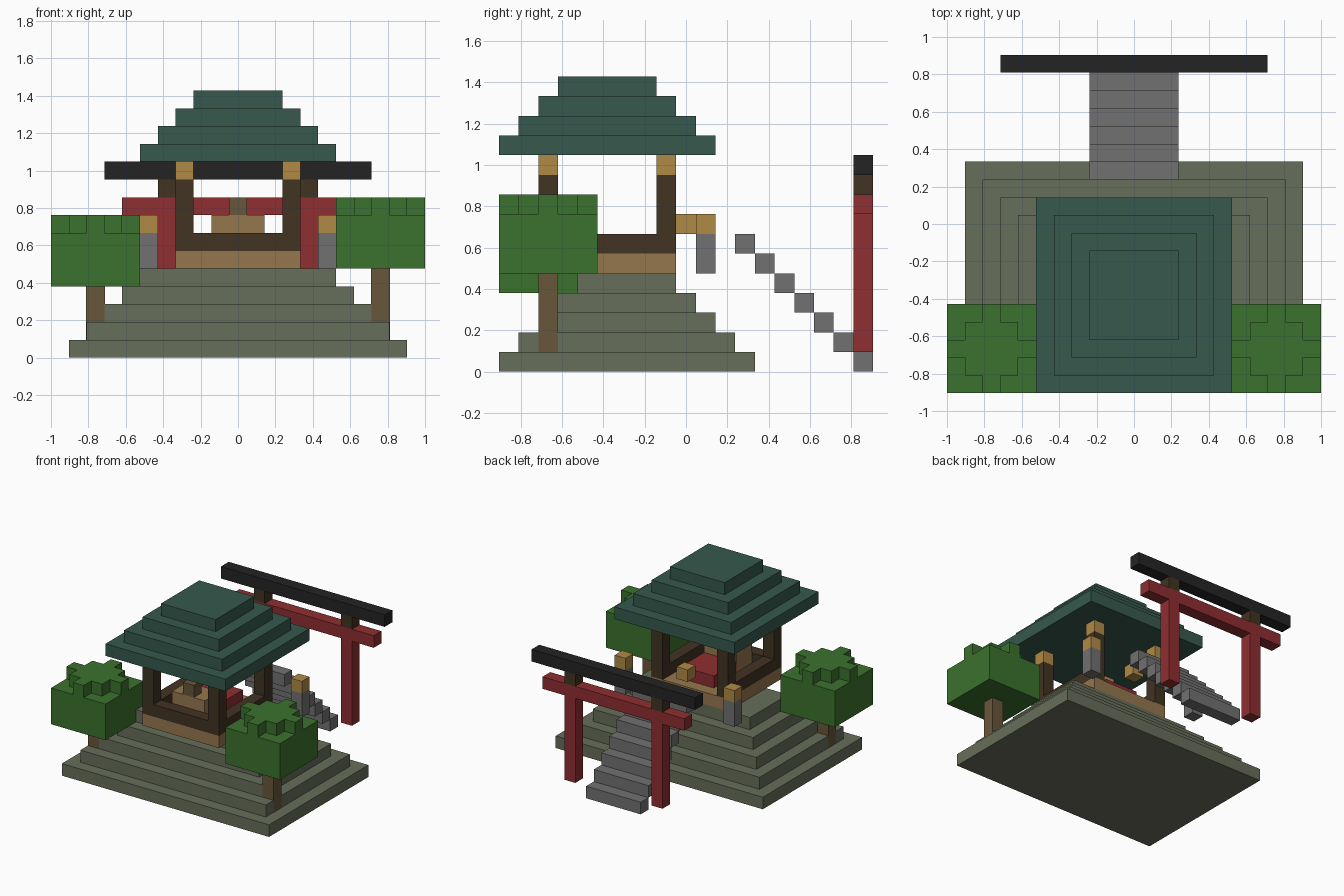
import bpy
import bmesh

if "Cube" in bpy.data.objects:
    bpy.data.objects.remove(bpy.data.objects["Cube"], do_unlink=True)

U = 2 / 21            # one block
CX, CY = 10.5, 9.5    # grid centre in blocks


def linear(c):
    c /= 255
    return c / 12.92 if c <= 0.04045 else ((c + 0.055) / 1.055) ** 2.4


def material(name, r, g, b):
    mat = bpy.data.materials.new(name)
    mat.use_nodes = True
    col = (linear(r), linear(g), linear(b), 1)
    mat.diffuse_color = col
    bsdf = mat.node_tree.nodes["Principled BSDF"]
    bsdf.inputs["Base Color"].default_value = col
    bsdf.inputs["Roughness"].default_value = 0.9
    return mat


stone = material("mossy stone", 103, 110, 90)
roof_green = material("roof green", 54, 89, 77)
leaf = material("leaf green", 59, 113, 46)
red = material("shrine red", 143, 46, 49)
black = material("black", 36, 36, 37)
gold = material("lantern gold", 177, 138, 70)
dark_wood = material("dark wood", 65, 51, 34)
tan_wood = material("tan wood", 149, 119, 78)
grey = material("grey stone", 113, 113, 113)
bark = material("bark", 104, 87, 58)


def blocks(name, mat, boxes):
    """One object from boxes given as (x0, x1, y0, y1, z0, z1) in blocks."""
    bm = bmesh.new()
    for x0, x1, y0, y1, z0, z1 in boxes:
        cube = bmesh.ops.create_cube(bm, size=1)
        for v in cube["verts"]:
            v.co.x = ((x1 if v.co.x > 0 else x0) - CX) * U
            v.co.y = ((y1 if v.co.y > 0 else y0) - CY) * U
            v.co.z = (z1 if v.co.z > 0 else z0) * U
    mesh = bpy.data.meshes.new(name)
    bm.to_mesh(mesh)
    bm.free()
    mesh.materials.append(mat)
    obj = bpy.data.objects.new(name, mesh)
    bpy.context.collection.objects.link(obj)
    return obj


def mirrored(x0, x1, *rest):
    """A box and its twin across the centre line."""
    return [(x0, x1, *rest), (2 * CX - x1, 2 * CX - x0, *rest)]


# Stepped base and stepped roof
for k in range(5):
    blocks(f"base_step_{k}", stone, [(1 + k, 20 - k, k, 13 - k, k, k + 1)])
for k in range(4):
    blocks(f"roof_tier_{k}", roof_green,
           [(5 + k, 16 - k, k, 11 - k, 11 + k, 12 + k)])

# Pavilion: floor, low rails, pillars with capitals
blocks("pavilion_floor", tan_wood, [(7, 14, 2, 9, 5, 6)])
blocks("low_rails", dark_wood,
       [(8, 13, 2, 3, 6, 7)] + mirrored(7, 8, 3, 8, 6, 7))
pillars, capitals = [], []
for y in (2, 8):
    pillars += mirrored(7, 8, y, y + 1, 6, 10)
    capitals += mirrored(7, 8, y, y + 1, 10, 11)
blocks("pillars", dark_wood, pillars)
blocks("pillar_capitals", gold, capitals)

# Altar, carpet and hanging bell
blocks("altar", tan_wood, [(9, 12, 3, 5, 6, 8)])
blocks("altar_tablet", bark, [(10, 11, 3, 4, 8, 9)])
blocks("carpet", red, [(9, 12, 5, 8, 6, 7)])
blocks("bell", gold, [(10, 11, 9, 10, 7, 8)])

# Lanterns
blocks("lantern_posts", grey, mirrored(5, 6, 10, 11, 5, 7))
blocks("lantern_lights", gold, mirrored(5, 6, 10, 11, 7, 8))

# Staircase
blocks("stairs", grey, [(8, 13, 18 - s, 19 - s, s, s + 1) for s in range(7)])

# Gate
blocks("gate_posts", red, mirrored(6, 7, 18, 19, 1, 8))
blocks("gate_crossbeam", red, [(4, 17, 18, 19, 8, 9)])
blocks("gate_post_tops", dark_wood, mirrored(6, 7, 18, 19, 9, 10))
blocks("gate_lintel", black, [(3, 18, 18, 19, 10, 11)])


# Trees: trunk, square crown and a stepped diamond on top
def tree(side, x, z):
    e = 0.02    # keeps the trunk clear of the base's side face
    blocks(side + "_trunk", bark, [(x + 2 - e, x + 3 + e, 2, 3, 1, z)])
    crown = [(x, x + 5, 0, 5, z, z + 3)]
    for row in range(5):
        inset = abs(row - 2)
        crown.append((x + inset, x + 5 - inset, row, row + 1, z + 3, z + 4))
    blocks(side + "_crown", leaf, crown)


tree("left", 16, 5)
tree("right", 0, 4)
